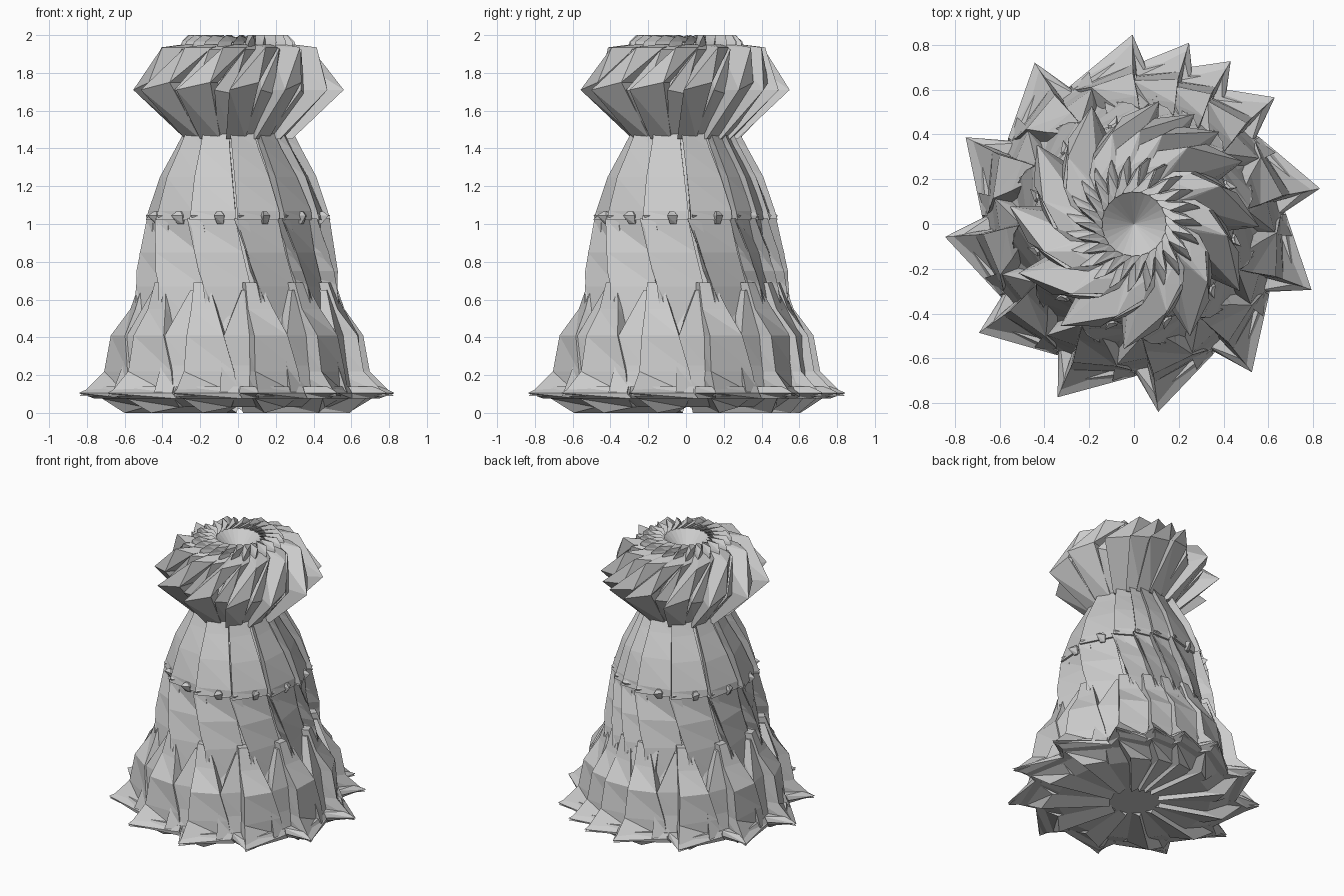
import bpy, bmesh
from math import radians, cos, sin

if "Cube" in bpy.data.objects:
    bpy.data.objects.remove(bpy.data.objects["Cube"])

START, STEP, COUNT = 59.3, 31.15, 13   # the ring of blades overlaps itself at one seam


def finish(bm, name):
    bmesh.ops.recalc_face_normals(bm, faces=bm.faces)
    me = bpy.data.meshes.new(name)
    bm.to_mesh(me)
    bm.free()
    ob = bpy.data.objects.new(name, me)
    bpy.context.collection.objects.link(ob)
    return ob


def polar(bm, deg, r, z):
    a = radians(deg)
    return bm.verts.new((r * cos(a), r * sin(a), z))


def blades(name, rings, step=STEP, count=COUNT, inner=0.72, lead=0, lead_r=None):
    """Sawtooth blades. Each ring: z, tip angle, tip radius, width, trailing radius, trailing z drop.
    lead turns the back corner ahead of the tip, which squares the tip off."""
    bm = bmesh.new()
    for k in range(count):
        base = START + step * k
        rows = []
        for z, ph, r, w, rv, dz in rings:
            a = base + ph
            rows.append([polar(bm, a, r, z), polar(bm, a + w, rv, z - dz),
                         polar(bm, a + w, rv * inner, z - dz),
                         polar(bm, a - lead, rv * (lead_r or inner), z)])
        for lo, hi in zip(rows, rows[1:]):
            for i in range(4):
                j = (i + 1) % 4
                # split quads into two flat facets
                bm.faces.new((lo[i], lo[j], hi[i]))
                bm.faces.new((lo[j], hi[j], hi[i]))
        bm.faces.new(rows[0])
        bm.faces.new(rows[-1])
    return finish(bm, name)


def lathe(name, profile, sides):
    bm = bmesh.new()
    rows = []
    for r, z in profile:
        if r == 0:
            rows.append([bm.verts.new((0, 0, z))] * sides)
        else:
            rows.append([polar(bm, 360 * i / sides, r, z) for i in range(sides)])
    for lo, hi in zip(rows, rows[1:]):
        for i in range(sides):
            j = (i + 1) % sides
            quad = list(dict.fromkeys((lo[i], lo[j], hi[j], hi[i])))
            bm.faces.new(quad)
    return finish(bm, name)


# inner core with the bowl sunk into its top
lathe("core", [(0, 0.03), (0.5, 0.03), (0.64, 0.08), (0.56, 0.4), (0.47, 0.65), (0.44, 0.8),
               (0.42, 1.03), (0.35, 1.25), (0.24, 1.47), (0.36, 1.7), (0.3, 1.9),
               (0.155, 1.97), (0, 1.83)], 26)

# jagged foot sheets under the skirt
blades("foot", [(0.0, 6, 0.61, 14, 0.54, -0.03), (0.075, 0, 0.72, 22, 0.62, 0)],
       inner=0.3, lead=4)

# thin pointed plates around the bottom edge
blades("hem_plates", [(0.075, 1, 0.76, 25, 0.67, 0), (0.105, 0, 0.845, 24, 0.68, 0),
                      (0.14, 0, 0.77, 24, 0.66, 0)], lead=7, lead_r=0.97)

# skirt panels, widest at the hem and tapering upward
blades("skirt_panels", [(0.09, 0, 0.84, 24, 0.66, 0), (0.22, 0, 0.71, 22, 0.65, 0),
                        (0.41, 0, 0.675, 17, 0.64, 0), (0.55, -2, 0.57, 14, 0.565, 0),
                        (0.69, -3, 0.52, 9, 0.51, 0)], lead=3, lead_r=0.85)

# second layer of skirt panels between the main ones
blades("skirt_points", [(0.1, 16, 0.71, 14, 0.65, 0), (0.25, 16, 0.65, 14, 0.62, 0),
                        (0.41, 17, 0.63, 13, 0.6, 0), (0.65, 26, 0.52, 5, 0.51, 0)])

# broad pleats of the middle
blades("body_pleats", [(0.4, 8, 0.57, 28, 0.52, 0), (0.67, 4, 0.545, 28, 0.475, 0),
                       (0.85, -2, 0.52, 29, 0.445, 0), (1.02, -8, 0.475, 30, 0.435, 0)])

# slanted spikes over the pleats
blades("body_spikes", [(0.53, 10, 0.555, 2, 0.53, 0), (0.75, 1, 0.54, 6, 0.48, 0),
                       (1.03, -10, 0.485, 9, 0.45, 0)])

# shoulder pleats running up to the neck
blades("shoulder_pleats", [(1.02, -8, 0.49, 30, 0.45, 0), (1.07, -8, 0.475, 30, 0.445, 0),
                           (1.25, -10, 0.415, 29, 0.37, 0), (1.4, -13, 0.335, 28, 0.285, 0),
                           (1.5, -16, 0.285, 28, 0.24, 0)])

# small nubs along the waist line
blades("waist_nubs", [(1.0, -6, 0.45, 4, 0.44, 0), (1.045, -7, 0.49, 6, 0.455, 0),
                      (1.065, -6, 0.46, 3, 0.45, 0)], step=STEP / 2, count=25, inner=0.9)

# large twisted crown blocks
blades("crown_blocks", [(1.45, -20, 0.29, 22, 0.25, 0), (1.71, -12, 0.56, 18, 0.48, -0.04),
                        (1.935, 13, 0.42, 18, 0.34, 0), (1.95, 20, 0.30, 20, 0.25, 0)],
       inner=0.65)

# smaller crown blades filling the gaps
blades("crown_fillers", [(1.47, 0, 0.26, 15, 0.24, 0), (1.71, 8, 0.46, 12, 0.41, 0.02),
                         (1.925, 30, 0.36, 13, 0.29, 0), (1.95, 36, 0.27, 14, 0.22, 0)],
       inner=0.7)

# fine swirling fins round the bowl, with raised points
blades("rim_fins", [(1.90, 0, 0.31, 12, 0.26, 0), (1.965, 4, 0.30, 12, 0.23, 0),
                    (2.0, 10, 0.265, 12, 0.19, 0.04), (1.985, 22, 0.18, 12, 0.158, 0.015)],
       step=STEP / 2, count=25, inner=0.9)
